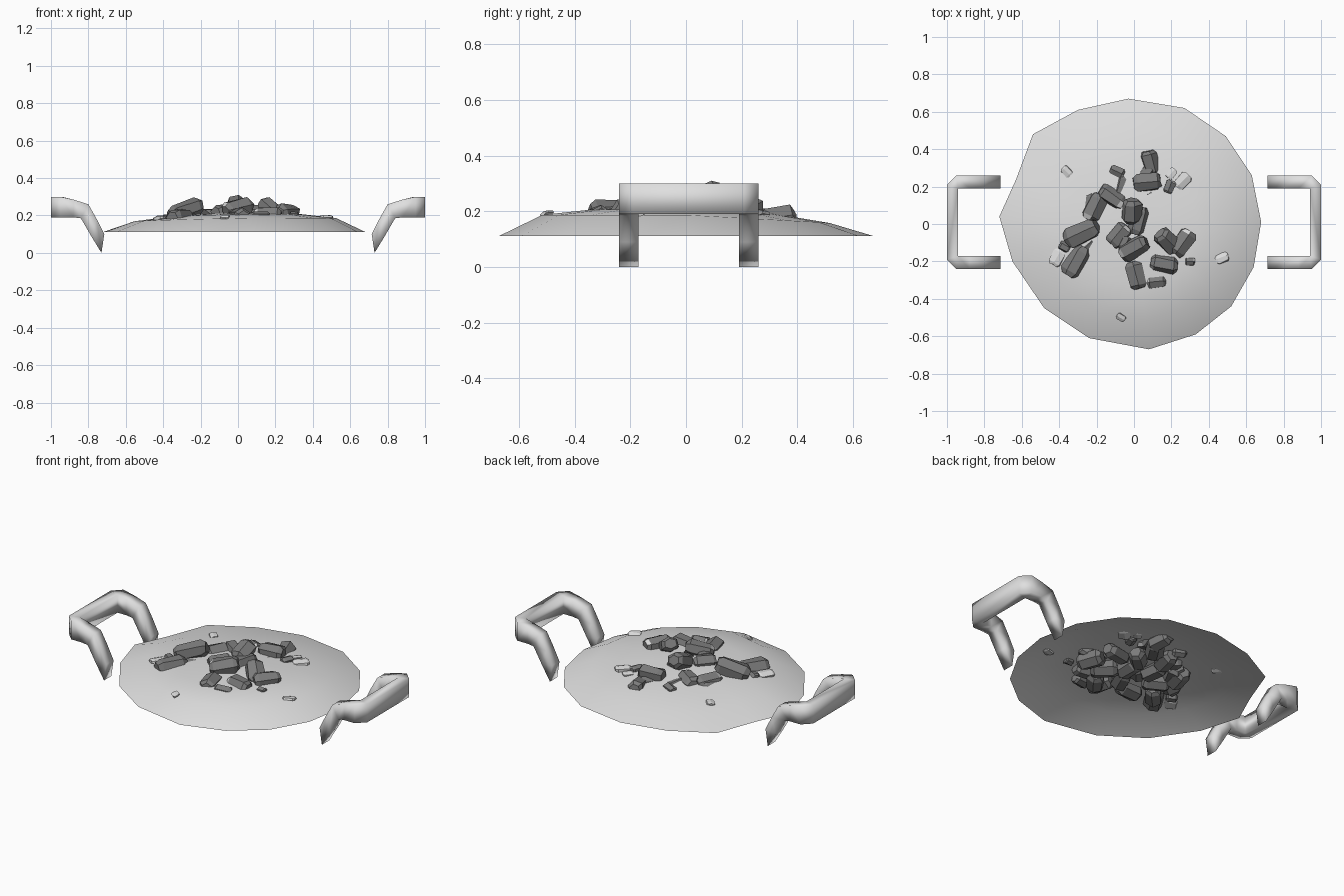
import bpy, bmesh, math, random
from mathutils import Vector, Euler

if "Cube" in bpy.data.objects:
    bpy.data.objects.remove(bpy.data.objects["Cube"])

random.seed(4)


def material(name, v):
    m = bpy.data.materials.new(name)
    m.diffuse_color = (v, v, v, 1)
    m.use_nodes = True
    m.node_tree.nodes["Principled BSDF"].inputs["Base Color"].default_value = m.diffuse_color
    return m


ASH = material("pale ash", 0.74)
METAL = material("light metal", 0.74)
COAL = material("coal grey", 0.2)
CHIP = material("ash chip", 0.70)


def finish(name, bm, mats, smooth=None):
    bmesh.ops.recalc_face_normals(bm, faces=bm.faces)
    me = bpy.data.meshes.new(name)
    bm.to_mesh(me)
    bm.free()
    for m in mats:
        me.materials.append(m)
    ob = bpy.data.objects.new(name, me)
    bpy.context.collection.objects.link(ob)
    if smooth:
        bpy.ops.object.select_all(action='DESELECT')
        ob.select_set(True)
        bpy.context.view_layer.objects.active = ob
        bpy.ops.object.shade_smooth_by_angle(angle=math.radians(smooth))
    return ob


# ash mound: open shallow dome with an irregular rim, lower towards back and left
RIM = [(.68, .01), (.63, .26), (.49, .47), (.27, .62), (-.03, .67), (-.30, .61),
       (-.54, .48), (-.63, .24), (-.72, .04), (-.65, -.20), (-.48, -.45),
       (-.24, -.61), (.08, -.67), (.33, -.59), (.52, -.44), (.64, -.23)]
bm = bmesh.new()
rings = []
for s, z in ((1, .112), (.77, .187), (.5, .207), (.25, .214)):
    k = 0 if s == 1 else s
    rings.append([bm.verts.new((x * s, y * s, z - k * (.055 * max(0, y) + .03 * max(0, -x))))
                  for x, y in RIM])
top = bm.verts.new((0, 0, .217))
n = len(RIM)
for a, b in zip(rings, rings[1:]):
    for i in range(n):
        bm.faces.new((a[i], a[(i + 1) % n], b[(i + 1) % n], b[i]))
for i in range(n):
    bm.faces.new((rings[-1][i], rings[-1][(i + 1) % n], top))
dome = finish("ash_mound", bm, [ASH], 60)
# an open sheet: make sure it faces up
if dome.data.polygons[0].normal.z < 0:
    dome.data.flip_normals()


# handles: rectangular section swept along leg, corner, bar, corner, leg
def handle(name, side):
    half = [  # (top x, bottom x, top z, bottom z) down one leg
        (.715, .73, .10, .0), (.755, .785, .18, .09),
        (.80, .84, .26, .185), (.88, .88, .285, .19)]
    bm = bmesh.new()
    rows = []
    for k, order in ((1, 1), (-1, -1)):
        sections = [[(tx, .25, zt), (bx, .25, zb), (bx, .18, zb), (tx, .18, zt)]
                    for tx, bx, zt, zb in half]
        # mitred corner: outer edge is chamfered, inner edge stays put
        for ox, oy in ((.95, .25), (1.0, .20)):
            sections.append([(ox, oy, .30), (ox, oy, .19), (.94, .18, .19), (.94, .18, .30)])
        for sec in sections[::order]:
            rows.append([bm.verts.new((side * x, k * y + .01, z)) for x, y, z in sec])
    for a, b in zip(rows, rows[1:]):
        for i in range(4):
            j = (i + 1) % 4
            bm.faces.new((a[i], a[j], b[j], b[i]))
    bm.faces.new(rows[0])
    bm.faces.new(rows[-1])
    bmesh.ops.remove_doubles(bm, verts=bm.verts, dist=.0005)
    finish(name, bm, [METAL], 100)


handle("handle_right", 1)
handle("handle_left", -1)


# coal: six-sided lumps with tapered ends, one end facet dusted with ash
def lump(name, x, y, z, length, width, yaw, tilt=0, flat=1.0, mats=(COAL, CHIP)):
    bm = bmesh.new()
    rot = Euler((random.uniform(-.5, .5), math.radians(tilt), math.radians(yaw)), 'XYZ').to_matrix()
    rows = []
    for u, s in ((-.5, .66), (-.36, 1), (.36, 1), (.5, .66)):
        row = []
        for i in range(6):
            a = math.pi * (i + .5) / 3
            j = random.uniform(.88, 1.1)
            p = Vector((u * length * random.uniform(.93, 1.05),
                        math.cos(a) * width * .6 * s * j,
                        math.sin(a) * width * .52 * s * j * flat))
            row.append(bm.verts.new(rot @ p + Vector((x, y, z))))
        rows.append(row)
    end = random.choice((0, 2))
    dust = random.choice((0, 1, 3))
    for k, (a, b) in enumerate(zip(rows, rows[1:])):
        for i in range(6):
            f = bm.faces.new((a[i], a[(i + 1) % 6], b[(i + 1) % 6], b[i]))
            f.material_index = 1 if k == end and i == dust and len(mats) > 1 else 0
    bm.faces.new(rows[0])
    bm.faces.new(rows[-1])
    finish(name, bm, mats)


LUMPS = [  # x, y, z, length, width, yaw, tilt
    (.09, .33, .172, .13, .085, -75, 8), (.07, .225, .212, .15, .085, 5, 0),
    (-.12, .145, .195, .15, .08, -35, 0), (-.21, .09, .185, .15, .09, 65, 0),
    (-.28, -.05, .228, .19, .10, 25, -18), (-.31, -.20, .188, .17, .09, 60, 0),
    (-.01, .07, .25, .13, .09, 88, -25), (-.08, -.06, .215, .13, .09, 50, 0),
    (.0, -.13, .24, .16, .09, 30, -12), (.01, -.275, .195, .15, .085, -75, 0),
    (.16, -.215, .20, .15, .085, -10, 0), (.26, -.10, .215, .15, .09, 55, 0),
    (.18, -.09, .235, .14, .09, -45, 32), (.02, .02, .215, .15, .08, 75, 0)]
for i, p in enumerate(LUMPS):
    lump(f"coal_lump_{i + 1}", *p)

SMALL = [(.19, .20, .198, .07, .05, 70), (-.09, .28, .185, .08, .05, -25),
         (.12, -.31, .19, .10, .06, 5), (.30, -.20, .20, .05, .04, 0),
         (-.05, -.10, .23, .07, .05, 60), (-.37, -.12, .183, .06, .05, -30)]
for i, p in enumerate(SMALL):
    lump(f"coal_piece_{i + 1}", *p)

# buried coal hanging under the mound
for i in range(14):
    a, r = i * 2.4, .29 * math.sqrt((i + .5) / 14)
    lump(f"buried_coal_{i + 1}", r * math.cos(a) - .02, r * math.sin(a), .163,
         .15, .085, random.uniform(0, 180))

# pale chips scattered on the mound
for i, (x, y, z, l, yaw) in enumerate([
        (-.36, .28, .174, .06, -45), (-.41, -.18, .185, .09, 60), (.47, -.18, .19, .07, 20),
        (-.07, -.50, .192, .05, -30), (.26, .23, .196, .09, 45), (.20, .27, .194, .06, 50)]):
    lump(f"ash_chip_{i + 1}", x, y, z, l, l * .7, yaw, 0, .45, (CHIP,))
